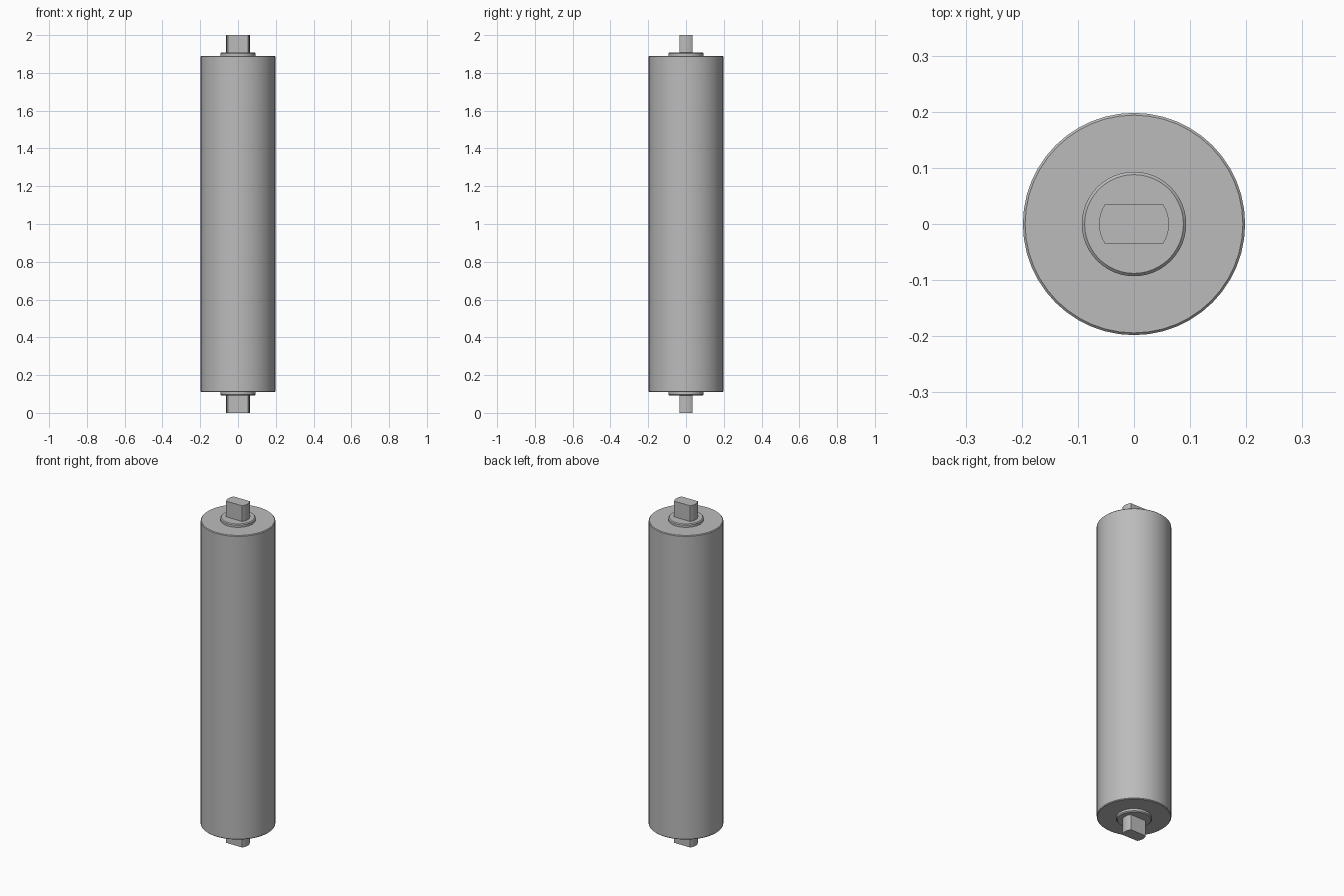
import bpy
import math

cube = bpy.data.objects.get("Cube")
if cube:
    bpy.data.objects.remove(cube, do_unlink=True)

SIDES = 48
MID = 1.0

steel = bpy.data.materials.new("grey steel")
steel.use_nodes = True
color = (0.5, 0.5, 0.5, 1)
steel.diffuse_color = color
steel.node_tree.nodes["Principled BSDF"].inputs["Base Color"].default_value = color


def prism(name, rings):
    """Stack equal-length outlines [(z, [(x, y), ...]), ...] into a closed solid."""
    n = len(rings[0][1])
    verts = [(x, y, z) for z, outline in rings for x, y in outline]
    faces = [tuple(reversed(range(n))),
             tuple(range((len(rings) - 1) * n, len(rings) * n))]
    for r in range(len(rings) - 1):
        for i in range(n):
            j = (i + 1) % n
            faces.append((r * n + i, r * n + j, (r + 1) * n + j, (r + 1) * n + i))
    mesh = bpy.data.meshes.new(name)
    mesh.from_pydata(verts, [], faces)
    mesh.materials.append(steel)
    obj = bpy.data.objects.new(name, mesh)
    bpy.context.collection.objects.link(obj)
    bpy.ops.object.select_all(action='DESELECT')
    obj.select_set(True)
    bpy.context.view_layer.objects.active = obj
    bpy.ops.object.shade_smooth_by_angle(angle=math.radians(30))
    return obj


def circle(radius):
    return [(radius * math.cos(math.tau * i / SIDES),
             radius * math.sin(math.tau * i / SIDES)) for i in range(SIDES)]


def chamfered_cylinder(name, radius, half, chamfer):
    """Cylinder about mid height with chamfered rims."""
    small, big = circle(radius - chamfer), circle(radius)
    return prism(name, [(MID - half, small), (MID - half + chamfer, big),
                        (MID + half - chamfer, big), (MID + half, small)])


# Roller tube and the bearing collar showing at both ends
chamfered_cylinder("roller_tube", 0.198, 0.89, 0.004)
chamfered_cylinder("bearing_collar", 0.093, 0.908, 0.005)

# Shaft through the roller, round with two milled flats
radius, flat = 0.0625, 0.035
limit = math.asin(flat / radius)
arc = [limit * (i / 4 - 1) for i in range(9)]
outline = [(radius * math.cos(a + turn), radius * math.sin(a + turn))
           for turn in (0, math.pi) for a in arc]
prism("flatted_shaft", [(0, outline), (2 * MID, outline)])
